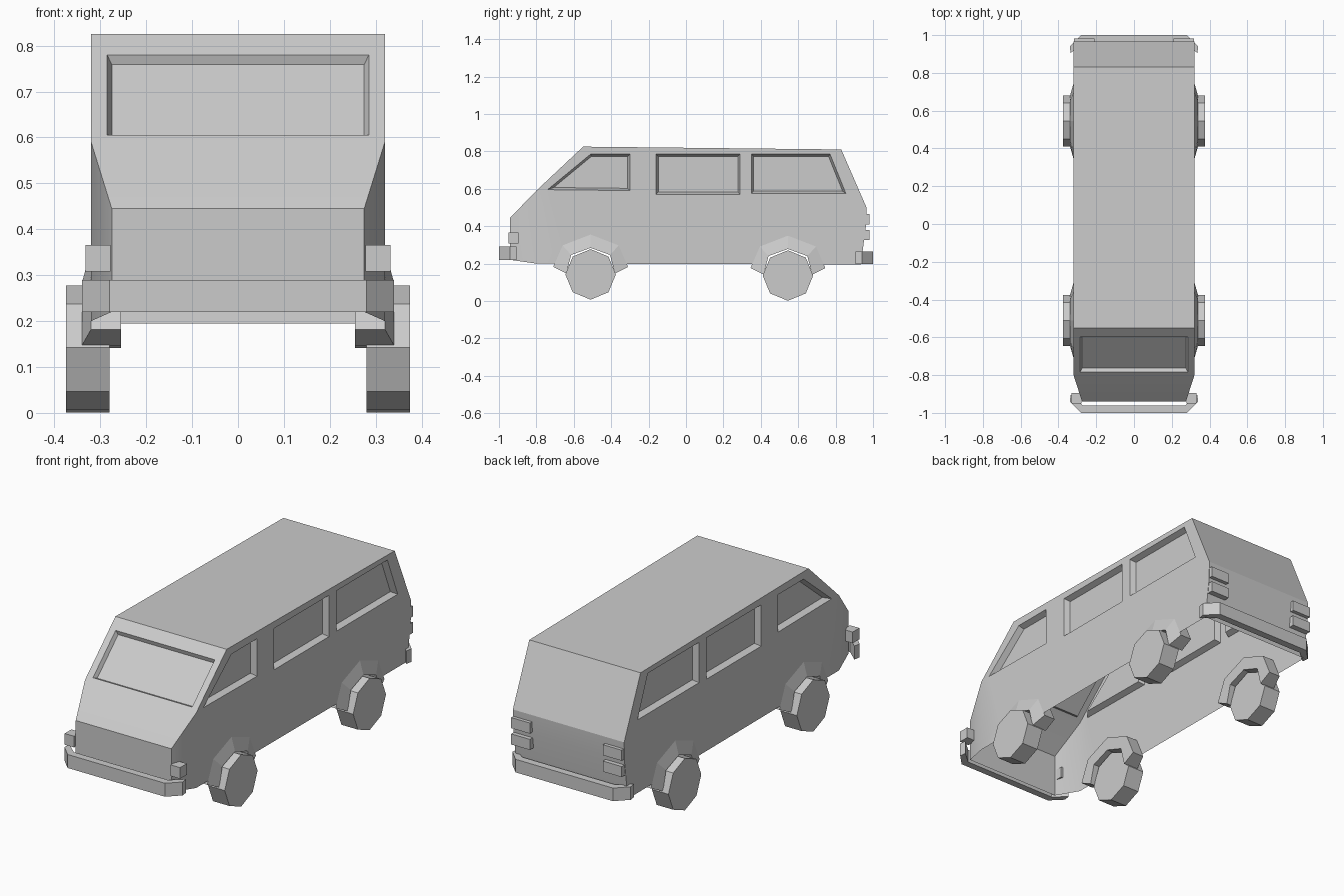
import bpy, bmesh, math
from mathutils import Vector

if "Cube" in bpy.data.objects:
    bpy.data.objects.remove(bpy.data.objects["Cube"])


def make_object(name, bm):
    bmesh.ops.recalc_face_normals(bm, faces=bm.faces[:])
    mesh = bpy.data.meshes.new(name)
    bm.to_mesh(mesh)
    bm.free()
    ob = bpy.data.objects.new(name, mesh)
    bpy.context.collection.objects.link(ob)
    return ob


def loft(name, loops):
    """Closed solid through matching point loops, capped at both ends."""
    bm = bmesh.new()
    rings = [[bm.verts.new(p) for p in loop] for loop in loops]
    n = len(rings[0])
    for a, b in zip(rings, rings[1:]):
        for i in range(n):
            j = (i + 1) % n
            bm.faces.new((a[i], a[j], b[j], b[i]))
    bm.faces.new(rings[0])
    bm.faces.new(rings[-1])
    return make_object(name, bm)


def box(name, x0, x1, y0, y1, z0, z1):
    plan = [(x0, y0), (x1, y0), (x1, y1), (x0, y1)]
    return loft(name, [[(x, y, z) for x, y in plan] for z in (z0, z1)])


def cut(target, cutter):
    cutter.hide_render = True
    mod = target.modifiers.new("cut", 'BOOLEAN')
    mod.operation, mod.solver, mod.object = 'DIFFERENCE', 'EXACT', cutter
    bpy.context.view_layer.objects.active = target
    bpy.ops.object.modifier_apply(modifier=mod.name)
    bpy.data.objects.remove(cutter)


def recess(target, points, normal, depth, inset):
    """Window recess: splayed walls down to a sunken pane."""
    pts = [Vector(p) for p in points]
    nrm = Vector(normal).normalized()
    mid = sum(pts, Vector()) / len(pts)
    pane = []
    for i, p in enumerate(pts):
        a = (pts[i - 1] - p).normalized()
        b = (pts[(i + 1) % len(pts)] - p).normalized()
        pane.append(p + (a + b) * inset / a.cross(b).length - nrm * depth)
    cut(target, loft("window_cutter", [[p + nrm * 0.02 for p in pts], pts, pane]))


# Body shell: half width, y, z of the corners
corners = [(.275, -.94, .22), (.275, -.94, .445), (.32, -.80, .59), (.32, -.80, .20),
           (.32, -.55, .825), (.32, .83, .81), (.32, .965, .50), (.32, .962, .40),
           (.32, .94, .27), (.32, .935, .195)]
bm = bmesh.new()
for x, y, z in corners:
    bm.verts.new((x, y, z))
    bm.verts.new((-x, y, z))
bmesh.ops.convex_hull(bm, input=bm.verts[:])
bmesh.ops.dissolve_limit(bm, angle_limit=math.radians(1), verts=bm.verts[:], edges=bm.edges[:])
body = make_object("van_body", bm)

# Side windows and windscreen
side_windows = [
    [(-.74, .595), (-.51, .785), (-.30, .785), (-.30, .59)],
    [(-.16, .57), (-.16, .785), (.29, .785), (.29, .57)],
    [(.35, .575), (.35, .785), (.77, .785), (.855, .575)],
]
for s in (-1, 1):
    for win in side_windows:
        recess(body, [(s * .32, y, z) for y, z in win], (s, 0, 0), .03, .012)
screen = [(-.285, -.784, .605), (.285, -.784, .605), (.285, -.598, .78), (-.285, -.598, .78)]
recess(body, screen, (0, -.685, .729), .02, .01)

# Wheel openings, then the open underside
outer = [(-.20, .04), (-.15, .155), (0, .213), (.15, .155), (.20, .04)]
inner = [(-.13, .005), (-.104, .104), (0, .142), (.104, .104), (.13, .005)]
axles = {"front": (-.51, .142), "rear": (.545, .136)}
for ay, az in axles.values():
    cut(body, loft("arch_cutter", [[(x, ay + y, az + z) for y, z in outer] for x in (-1, 1)]))
bm = bmesh.new()
bm.from_mesh(body.data)
bm.normal_update()
gone = []
for f in bm.faces:
    c = f.calc_center_median()
    if c.z < .4 and abs(c.x) < .05 and (abs(c.y) < .85 or f.normal.z < -.7):
        gone.append(f)
bmesh.ops.delete(bm, geom=gone, context='FACES')
bm.to_mesh(body.data)
bm.free()

# Wheels and flared arches
for end, (ay, az) in axles.items():
    for s, side in ((-1, "left"), (1, "right")):
        bpy.ops.mesh.primitive_cylinder_add(vertices=8, radius=.135, depth=.095,
                                            location=(s * .3275, ay, az),
                                            rotation=(0, math.pi / 2, 0))
        bpy.context.object.name = f"{end}_{side}_wheel"
        sections = []
        for (oy, oz), (iy, iz) in zip(outer, inner):
            sections.append([(s * .255, ay + oy, az + oz), (s * .32, ay + oy, az + oz),
                             (s * .34, ay + iy, az + iz), (s * .255, ay + iy, az + iz)])
        loft(f"{end}_{side}_wheel_arch", sections)

# Wrap-around bumpers
plan = [(-.34, .94), (-.28, 1.0), (.28, 1.0), (.34, .94),
        (.335, .905), (.27, .962), (-.27, .962), (-.335, .905)]
for name, d, z0, z1 in (("front_bumper", -1, .22, .29), ("rear_bumper", 1, .197, .265)):
    loft(name, [[(x, d * y, z) for x, y in plan] for z in (z0, z1)])

# Lamps
for s, side in ((-1, "left"), (1, "right")):
    box(f"{side}_front_lamp", s * .278, s * .332, -.95, -.895, .308, .366)
    for level, z in (("lower", .325), ("upper", .41)):
        box(f"{side}_{level}_tail_lamp", s * .21, s * .318, .94, .982, z, z + .055)

# Soft shading across the gentle body bends
bpy.ops.object.select_all(action='DESELECT')
body.select_set(True)
bpy.context.view_layer.objects.active = body
bpy.ops.object.shade_smooth_by_angle(angle=math.radians(20))
